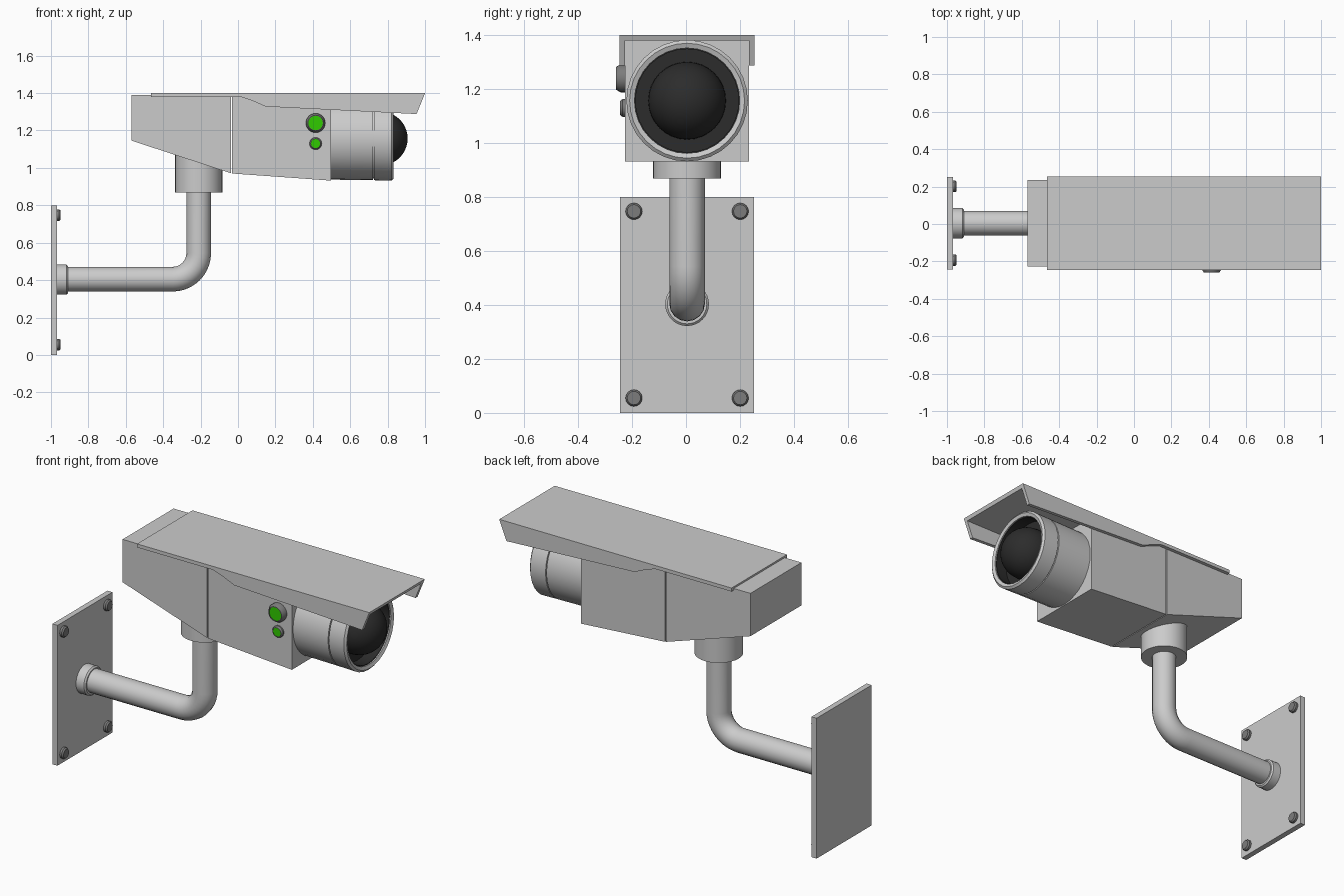
import bpy, bmesh
from math import sin, cos, pi
from mathutils import Matrix

if "Cube" in bpy.data.objects:
    bpy.data.objects.remove(bpy.data.objects["Cube"])

CY = 0.004  # centre line of the camera in y


def material(name, rgb):
    m = bpy.data.materials.new(name)
    m.diffuse_color = (*rgb, 1)
    m.use_nodes = True
    m.node_tree.nodes["Principled BSDF"].inputs["Base Color"].default_value = m.diffuse_color
    return m


DARK = material("dark_grey", (0.2, 0.2, 0.2))
BLACK = material("black", (0.025, 0.025, 0.025))
GREEN = material("green", (0.03, 0.6, 0.0))


def finish(name, bm, mat=None, smooth=False):
    bmesh.ops.remove_doubles(bm, verts=bm.verts, dist=1e-5)
    bmesh.ops.recalc_face_normals(bm, faces=bm.faces)
    me = bpy.data.meshes.new(name)
    bm.to_mesh(me)
    bm.free()
    ob = bpy.data.objects.new(name, me)
    bpy.context.collection.objects.link(ob)
    if mat:
        me.materials.append(mat)
    if smooth:
        bpy.ops.object.select_all(action='DESELECT')
        ob.select_set(True)
        bpy.context.view_layer.objects.active = ob
        bpy.ops.object.shade_smooth_by_angle(angle=0.6)
    return ob


def prism(name, profile, y0, y1, mat=None):
    """Extrude an xz profile from y0 to y1."""
    bm = bmesh.new()
    f = bm.faces.new([bm.verts.new((x, y0, z)) for x, z in profile])
    ext = bmesh.ops.extrude_face_region(bm, geom=[f], use_keep_orig=True)
    verts = [g for g in ext["geom"] if isinstance(g, bmesh.types.BMVert)]
    bmesh.ops.translate(bm, verts=verts, vec=(0, y1 - y0, 0))
    return finish(name, bm, mat)


AXES = {
    "x": Matrix.Rotation(pi / 2, 4, 'Y'),
    "-y": Matrix.Rotation(pi / 2, 4, 'X'),
    "z": Matrix.Identity(4),
}


def lathe(name, profile, loc, axis, n=32, mat=None):
    """Revolve (radius, height) points around an axis through loc."""
    bm = bmesh.new()
    M = Matrix.Translation(loc) @ AXES[axis]
    rings = [[bm.verts.new(M @ Matrix.Rotation(2 * pi * i / n, 4, 'Z')
                           @ Matrix.Translation((r, 0, h)).translation)
              for i in range(n)] if r else [bm.verts.new((M @ Matrix.Translation((0, 0, h))).translation)]
             for r, h in profile]
    for a, b in zip(rings, rings[1:]):
        for i in range(n):
            j = (i + 1) % n
            quad = [a[i % len(a)], a[j % len(a)], b[j % len(b)], b[i % len(b)]]
            bm.faces.new(list(dict.fromkeys(quad)))
    return finish(name, bm, mat, smooth=True)


# Wall plate with four screws
prism("wall_plate", [(-1, 0), (-0.968, 0), (-0.968, 0.8), (-1, 0.8)], CY - 0.248, CY + 0.248)
for y in (-0.197, 0.197):
    for z in (0.055, 0.747):
        lathe("plate_screw", [(0, -0.01), (0.031, -0.01), (0.031, 0.012), (0.025, 0.02), (0, 0.02)],
              (-0.968, CY + y, z), "x", 16, DARK)

# Flange where the arm meets the plate
lathe("arm_flange", [(0, -0.01), (0.081, -0.01), (0.081, 0.05), (0.073, 0.058), (0, 0.058)],
      (-0.968, CY, 0.403), "x")

# Bent tubular arm
BEND, PX, PZ = 0.14, -0.21, 0.405
path = [(-0.98, PZ)]
path += [(PX - BEND + BEND * sin(t), PZ + BEND - BEND * cos(t))
         for t in [i * pi / 20 for i in range(11)]]
path += [(PX, 1.0)]
cu = bpy.data.curves.new("arm_path", 'CURVE')
cu.dimensions = '3D'
cu.bevel_depth = 0.066
cu.bevel_resolution = 6
cu.use_fill_caps = True
sp = cu.splines.new('POLY')
sp.points.add(len(path) - 1)
for p, (x, z) in zip(sp.points, path):
    p.co = (x, CY, z, 1)
tmp = bpy.data.objects.new("arm_path", cu)
bpy.context.collection.objects.link(tmp)
bpy.context.view_layer.update()
me = bpy.data.meshes.new_from_object(tmp.evaluated_get(bpy.context.evaluated_depsgraph_get()))
bpy.data.objects.remove(tmp)
bm = bmesh.new()
bm.from_mesh(me)
finish("support_arm", bm, smooth=True)

# Collar under the housing
lathe("arm_collar", [(0, 0.868), (0.126, 0.868), (0.126, 1.1), (0, 1.1)], (PX, CY, 0), "z")

# Housing in two halves with a narrow seam
prism("rear_housing", [(-0.57, 1.146), (-0.037, 0.971), (-0.037, 1.39), (-0.57, 1.39)],
      CY - 0.23, CY + 0.23)
prism("front_housing", [(-0.031, 0.97), (0.498, 0.932), (0.498, 1.39), (-0.031, 1.39)],
      CY - 0.23, CY + 0.23)

# Sun hood: top sheet and two shaped side skirts
prism("hood_top", [(-0.465, 1.38), (0.992, 1.38), (1.0, 1.4), (-0.465, 1.4)], CY - 0.25, CY + 0.25)
skirt = [(-0.465, 1.38), (0.015, 1.38), (0.07, 1.362), (0.148, 1.328), (0.955, 1.288), (0.992, 1.38)]
for side in (-1, 1):
    prism("hood_skirt", skirt, CY + side * 0.25, CY + side * 0.23)

# Lens barrel with a groove and a chamfered rim
LZ = 1.157
lathe("lens_barrel", [(0, 0.45), (0.219, 0.45), (0.223, 0.721), (0.215, 0.721), (0.215, 0.727),
                      (0.223, 0.727), (0.225, 0.822), (0.213, 0.832), (0.195, 0.825),
                      (0.195, 0.735), (0, 0.735)], (0, CY, LZ), "x")
lathe("lens_recess", [(0, 0.73), (0.198, 0.73), (0.198, 0.818), (0.191, 0.818),
                      (0.191, 0.75), (0, 0.75)], (0, CY, LZ), "x", 32, BLACK)

# Domed lens
dome = [(0.144 * cos(a), 0.763 + 0.144 * sin(a)) for a in [i * pi / 20 for i in range(10)]]
lathe("lens_dome", [(0, 0.74), (0.144, 0.74)] + dome + [(0, 0.907)], (0, CY, LZ), "x", 32, BLACK)

# Indicator lights on the front side
for name, r, h, z in (("large", 0.052, 0.034, 1.24), ("small", 0.033, 0.018, 1.13)):
    loc = (0.415, CY - 0.23, z)
    lathe(name + "_light_ring", [(0, -0.01), (r, -0.01), (r, h * 0.5), (r * 0.8, h),
                                 (r * 0.74, h), (r * 0.74, h * 0.7), (0, h * 0.7)], loc, "-y", 24, DARK)
    lathe(name + "_light", [(0, 0), (r * 0.74, 0), (r * 0.74, h * 0.88), (0, h * 0.88)],
          loc, "-y", 24, GREEN)
